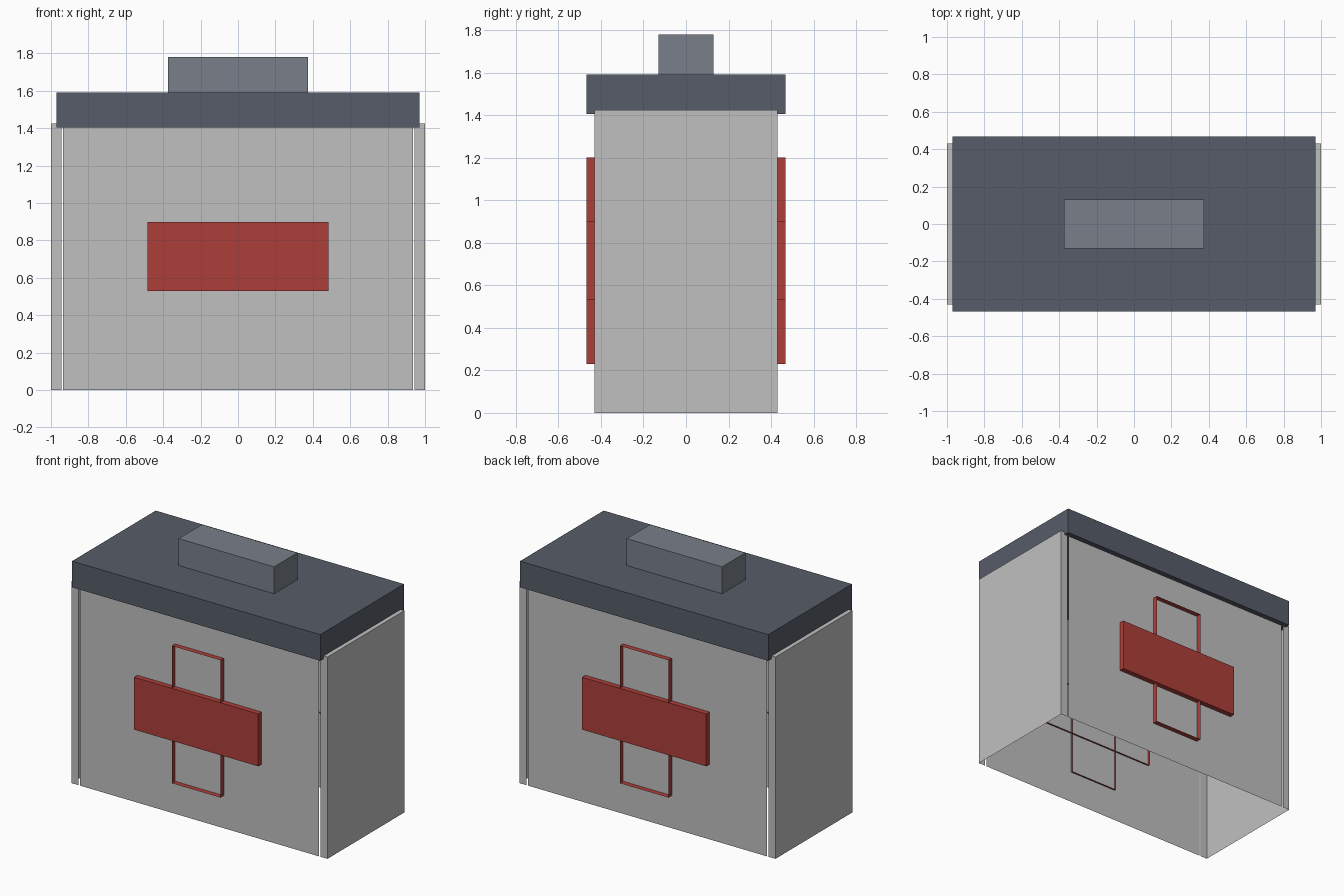
import bpy, bmesh

if "Cube" in bpy.data.objects:
    bpy.data.objects.remove(bpy.data.objects["Cube"])


def material(name, rgb):
    m = bpy.data.materials.new(name)
    lin = [((c / 255 + 0.055) / 1.055) ** 2.4 for c in rgb]
    m.diffuse_color = (*lin, 1)
    m.use_nodes = True
    m.node_tree.nodes["Principled BSDF"].inputs["Base Color"].default_value = m.diffuse_color
    return m


GREY = material("light_grey", (192, 192, 192))
RED = material("red", (174, 63, 58))
SLATE = material("dark_slate", (86, 92, 104))
STEEL = material("steel_grey", (121, 127, 138))

# Corner order: bit 0 = x, bit 1 = y, bit 2 = z
SIDES = {"-x": (0, 4, 6, 2), "+x": (1, 3, 7, 5), "-y": (0, 1, 5, 4),
         "+y": (2, 6, 7, 3), "-z": (0, 2, 3, 1), "+z": (4, 5, 7, 6)}


def box(name, x, y, z, mat, skip=()):
    """Box over the given ranges, leaving out the skipped sides."""
    bm = bmesh.new()
    v = [bm.verts.new((x[i & 1], y[i >> 1 & 1], z[i >> 2])) for i in range(8)]
    for side, idx in SIDES.items():
        if side not in skip:
            bm.faces.new([v[i] for i in idx])
    loose = [p for p in bm.verts if not p.link_faces]
    bmesh.ops.delete(bm, geom=loose, context="VERTS")
    me = bpy.data.meshes.new(name)
    bm.to_mesh(me)
    bm.free()
    me.materials.append(mat)
    ob = bpy.data.objects.new(name, me)
    bpy.context.collection.objects.link(ob)
    return ob


# Body: open-bottomed shell with separate front and back sheets
box("body_panels", (-0.935, 0.935), (-0.43, 0.43), (0, 1.41), GREY,
    ("-x", "+x", "-z", "+z"))

# End caps, open underneath and toward the inside
box("right_end", (0.945, 1.0), (-0.43, 0.43), (0, 1.425), GREY, ("-x", "-z"))
box("left_end", (-1.0, -0.945), (-0.43, 0.43), (0, 1.425), GREY, ("+x", "-z"))

# Lid and handle
box("lid", (-0.97, 0.97), (-0.467, 0.467), (1.405, 1.59), SLATE)
box("handle", (-0.373, 0.373), (-0.13, 0.13), (1.59, 1.78), STEEL, ("-z",))

# Cross on the front and back: solid bar over an open upright frame
for label, y, back in (("front", (-0.467, -0.418), "+y"),
                       ("back", (0.418, 0.467), "-y")):
    box(label + "_cross_bar", (-0.485, 0.485), y, (0.53, 0.9), RED, (back,))
    box(label + "_cross_upright", (-0.19, 0.19), y, (0.23, 1.2), RED,
        ("-y", "+y"))
